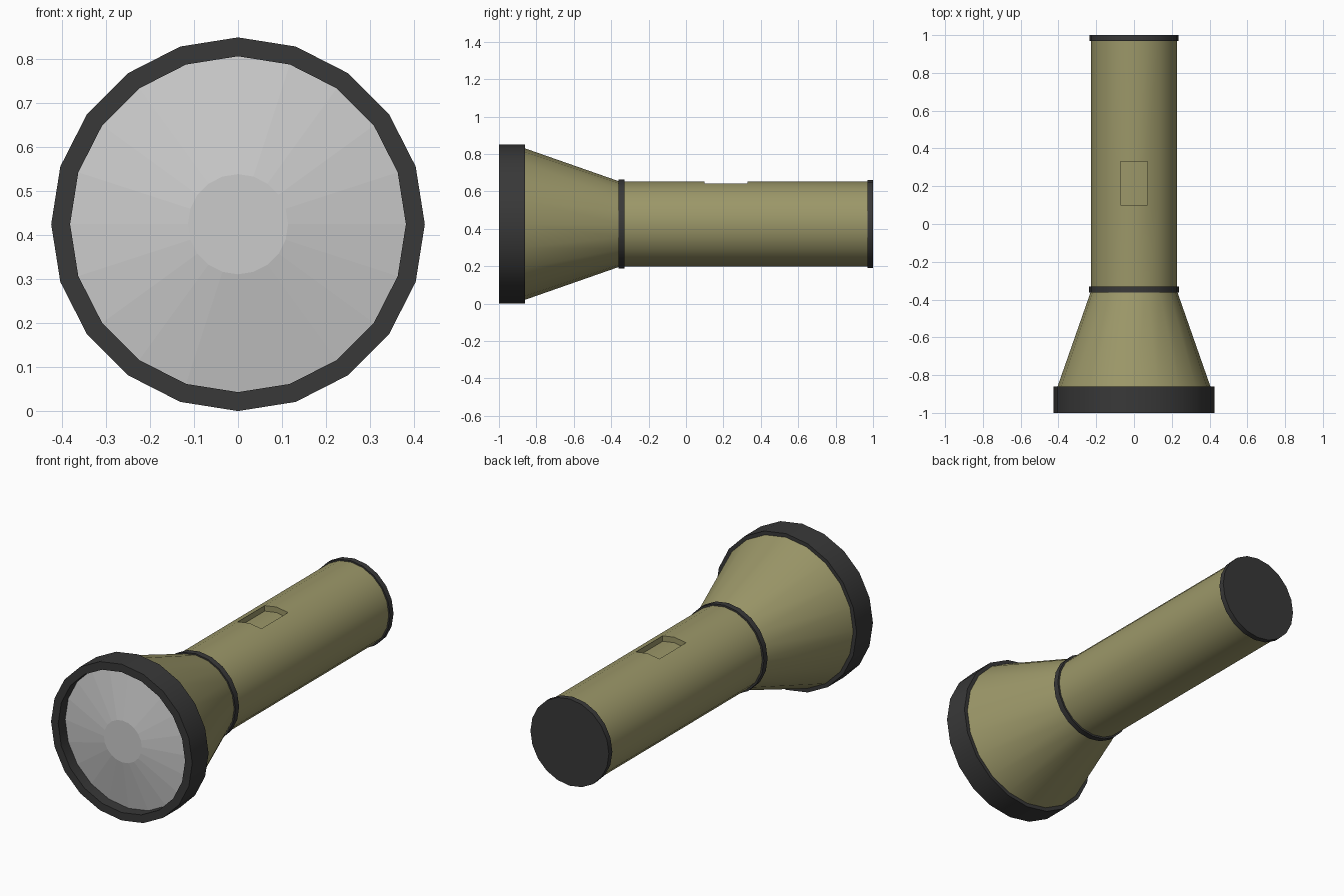
import bpy, bmesh
from math import sin, cos, pi, radians

if "Cube" in bpy.data.objects:
    bpy.data.objects.remove(bpy.data.objects["Cube"])

SIDES = 20
AXIS_Z = 0.425


def material(name, rgb):
    m = bpy.data.materials.new(name)
    m.diffuse_color = (*rgb, 1)
    m.use_nodes = True
    m.node_tree.nodes["Principled BSDF"].inputs["Base Color"].default_value = m.diffuse_color
    return m


olive = material("olive_paint", (0.33, 0.31, 0.14))
black = material("black_rubber", (0.04, 0.04, 0.04))


def revolve(name, profile, mat=None, front_cap=False, back_cap=False, smooth=True, edit=None):
    """Turn (y, radius) points about the torch axis, listed front to back."""
    bm = bmesh.new()
    rings = []
    for y, r in profile:
        rings.append([bm.verts.new((r * sin(2 * pi * k / SIDES), y,
                                    AXIS_Z + r * cos(2 * pi * k / SIDES)))
                      for k in range(SIDES)])
    for a, b in zip(rings, rings[1:]):
        for k in range(SIDES):
            n = (k + 1) % SIDES
            bm.faces.new((a[k], a[n], b[n], b[k]))
    if front_cap:
        bm.faces.new(rings[0][::-1])
    if back_cap:
        bm.faces.new(rings[-1])
    if edit:
        edit(bm)
    mesh = bpy.data.meshes.new(name)
    bm.to_mesh(mesh)
    bm.free()
    obj = bpy.data.objects.new(name, mesh)
    bpy.context.collection.objects.link(obj)
    if mat:
        mesh.materials.append(mat)
    if smooth:
        bpy.ops.object.select_all(action='DESELECT')
        obj.select_set(True)
        bpy.context.view_layer.objects.active = obj
        bpy.ops.object.shade_smooth_by_angle(angle=radians(30))
    return obj


def switch_recess(bm):
    # sink the two top faces of the short middle band
    top = []
    for f in bm.faces:
        c = f.calc_center_median()
        if 0.1 < c.y < 0.33 and abs(c.x) < 0.06 and c.z > AXIS_Z:
            top.append(f)
    out = bmesh.ops.extrude_face_region(bm, geom=top)
    verts = [g for g in out["geom"] if isinstance(g, bmesh.types.BMVert)]
    bmesh.ops.translate(bm, vec=(0, 0, -0.03), verts=verts)
    left = [f for f in top if f.is_valid]
    if left:
        bmesh.ops.delete(bm, geom=left, context='FACES')


# handle tube with the switch recess
revolve("handle", [(-0.35, 0.228), (0.1, 0.228), (0.33, 0.228), (0.98, 0.228)],
        olive, edit=switch_recess)
# flared head
revolve("head_cone", [(-0.87, 0.408), (-0.35, 0.226)], olive)
# bezel around the lens
revolve("bezel", [(-0.94, 0.382), (-1.0, 0.382), (-1.0, 0.425), (-0.86, 0.425), (-0.86, 0.40)],
        black)
# shallow faceted lens
revolve("lens", [(-0.99, 0.114), (-0.94, 0.382)], front_cap=True, smooth=False)
# collar between head and handle
revolve("collar", [(-0.362, 0.222), (-0.362, 0.238), (-0.33, 0.238), (-0.33, 0.222)], black)
# tail cap
revolve("tail_cap", [(0.97, 0.222), (0.97, 0.236), (1.0, 0.236)], black, back_cap=True)
